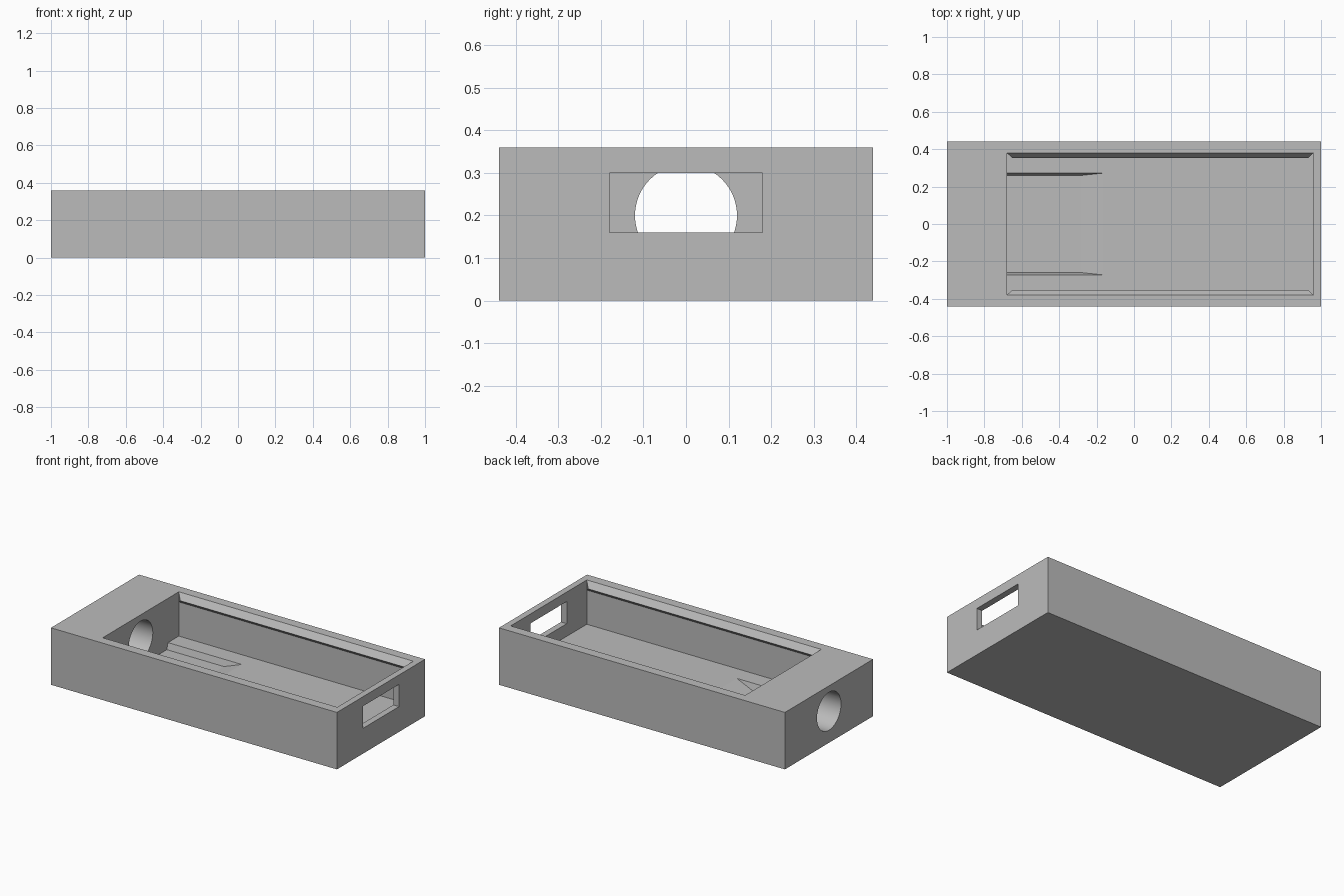
import bpy, bmesh, math

cube = bpy.data.objects.get("Cube")
if cube:
    bpy.data.objects.remove(cube, do_unlink=True)

grey = bpy.data.materials.new("plain grey")
grey.use_nodes = True
grey.diffuse_color = (0.5, 0.5, 0.5, 1)
grey.node_tree.nodes["Principled BSDF"].inputs["Base Color"].default_value = (0.5, 0.5, 0.5, 1)


def finish(name, bm):
    bmesh.ops.recalc_face_normals(bm, faces=bm.faces)
    mesh = bpy.data.meshes.new(name)
    bm.to_mesh(mesh)
    bm.free()
    mesh.materials.append(grey)
    obj = bpy.data.objects.new(name, mesh)
    bpy.context.collection.objects.link(obj)
    return obj


def box(name, low, high):
    bm = bmesh.new()
    bmesh.ops.create_cube(bm, size=1)
    for v in bm.verts:
        v.co = [(a + b) / 2 + c * (b - a) for a, b, c in zip(low, high, v.co)]
    return finish(name, bm)


def loft(name, rings):
    """Skin matching cross-sections and cap both ends."""
    bm = bmesh.new()
    loops = [[bm.verts.new(p) for p in ring] for ring in rings]
    for a, b in zip(loops, loops[1:]):
        for i in range(len(a)):
            j = (i + 1) % len(a)
            bm.faces.new((a[i], a[j], b[j], b[i]))
    bm.faces.new(loops[0])
    bm.faces.new(loops[-1])
    return finish(name, bm)


def cut(target, cutter):
    mod = target.modifiers.new(cutter.name, 'BOOLEAN')
    mod.operation = 'DIFFERENCE'
    mod.solver = 'EXACT'
    mod.object = cutter
    cutter.hide_render = True


FLOOR, TOP = 0.08, 0.36
IN_BACK, IN_FRONT, IN_SIDE = -0.68, 0.96, 0.38

# Main tray block and its openings
tray = box("tray_body", (-1, -0.44, 0), (1, 0.44, TOP))
cavity = box("cavity_cutter", (IN_BACK, -IN_SIDE, FLOOR), (IN_FRONT, IN_SIDE, 0.5))
window = box("window_cutter", (0.9, -0.18, 0.16), (1.1, 0.18, 0.30))

# Round bore through the thick end
ring = [(0.12 * math.cos(a), 0.2 + 0.12 * math.sin(a))
        for a in (math.tau * i / 64 for i in range(64))]
bore = loft("bore_cutter", [[(x, y, z) for y, z in ring] for x in (-1.1, -0.64)])

# Shallow floor recess with flared sides and a ramped end
def recess_ring(x, z):
    flare = 0.26 + 0.012 * (z - 0.04) / 0.04
    return [(x, -flare, z), (x, flare, z), (x, 0.278, 0.1), (x, -0.278, 0.1)]

recess = loft("recess_cutter", [recess_ring(IN_BACK, 0.04), recess_ring(-0.28, 0.04),
                                recess_ring(-0.165, FLOOR), recess_ring(-0.12, 0.0956)])

cutters = [cavity, window, bore, recess]
for c in cutters:
    cut(tray, c)
bpy.context.view_layer.update()
graph = bpy.context.evaluated_depsgraph_get()
mesh = bpy.data.meshes.new_from_object(tray.evaluated_get(graph))
tray.modifiers.clear()
tray.data = mesh
for c in cutters:
    bpy.data.objects.remove(c, do_unlink=True)

# Smooth bore, crisp edges elsewhere
bpy.ops.object.select_all(action='DESELECT')
tray.select_set(True)
bpy.context.view_layer.objects.active = tray
bpy.ops.object.shade_smooth_by_angle(angle=math.radians(12))

# Snap ridges under both long rims, with mitred ends
for side, label in ((1, "left"), (-1, "right")):
    bm = bmesh.new()
    wall, tip = side * IN_SIDE, side * (IN_SIDE - 0.028)
    ends = []
    for x, inset in ((IN_BACK, 0.03), (IN_FRONT, -0.03)):
        ends.append([bm.verts.new(p) for p in
                     ((x, wall, TOP), (x + inset, tip, 0.322), (x, wall, 0.296))])
    a, b = ends
    for i in range(3):
        j = (i + 1) % 3
        bm.faces.new((a[i], a[j], b[j], b[i]))
    bm.faces.new(a)
    bm.faces.new(b)
    finish(label + "_snap_ridge", bm)
